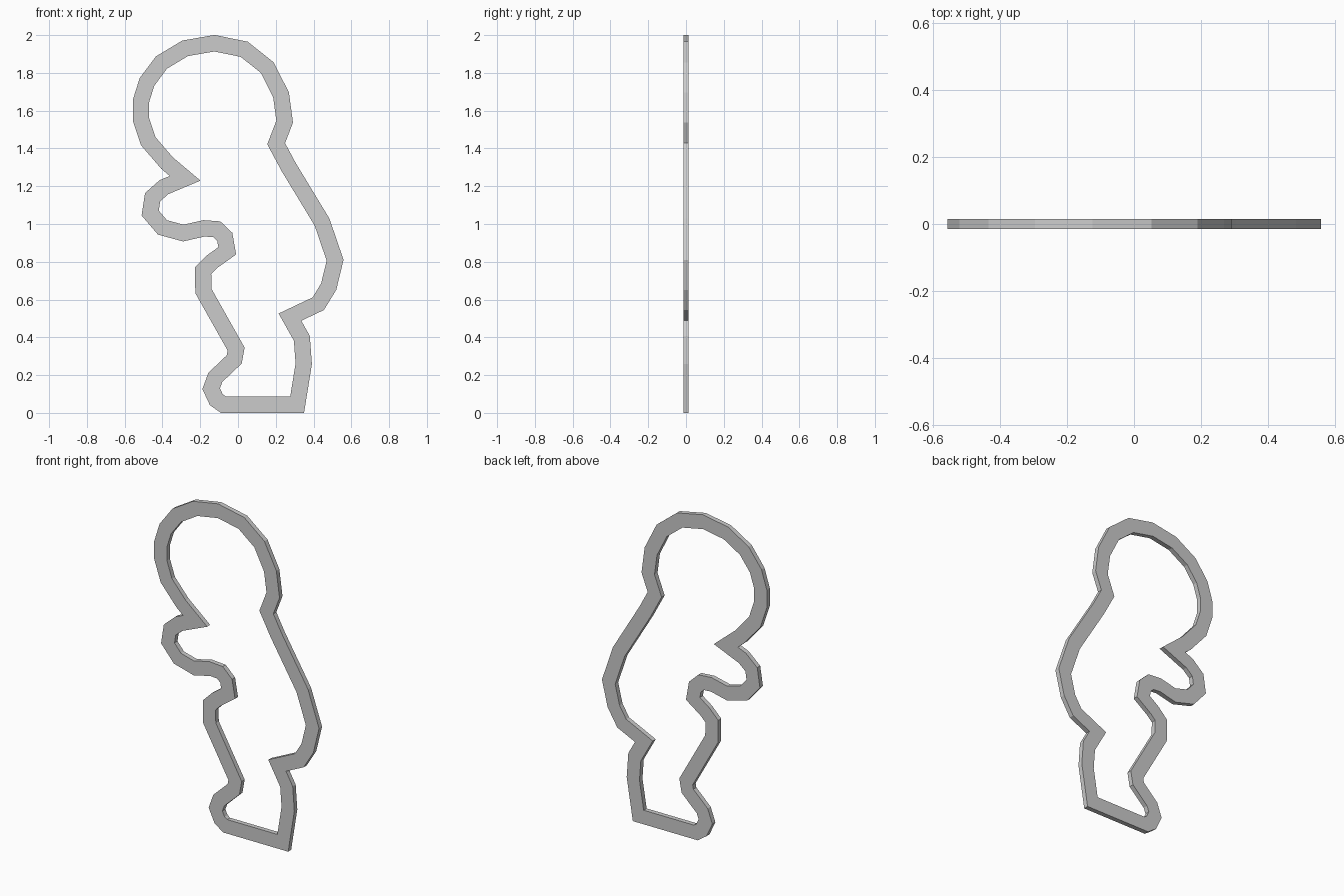
import bpy, bmesh
from mathutils import Vector

if "Cube" in bpy.data.objects:
    bpy.data.objects.remove(bpy.data.objects["Cube"])

HALF_WIDTH = 0.043
HALF_DEPTH = 0.0145

# Centre line of the closed band (x, z), clockwise from the lower left
PATH = [
    # lower left lobe and stem
    (-.077, .043), (-.115, .07), (-.142, .128), (-.12, .188), (-.02, .283),
    (-.01, .338), (-.183, .645), (-.185, .753), (-.138, .80),
    # left arm lobe
    (-.057, .858), (-.07, .932), (-.112, .972), (-.18, .977), (-.29, .952),
    (-.40, .982), (-.465, 1.058), (-.452, 1.142), (-.392, 1.195), (-.28, 1.242),
    # rounded top
    (-.375, 1.322), (-.475, 1.438), (-.514, 1.555), (-.514, 1.65), (-.482, 1.752),
    (-.405, 1.855), (-.28, 1.93), (-.125, 1.957), (.033, 1.925), (.155, 1.828),
    (.228, 1.683), (.247, 1.542), (.202, 1.425),
    # right side down to the base
    (.268, 1.302), (.445, 1.01), (.514, .808), (.48, .668), (.425, .578),
    (.275, .507), (.338, .395), (.348, .26), (.313, .043),
]


def miter(prev, cur, nxt):
    """Offset from the centre line to the band's edge at a corner."""
    a, b = (cur - prev).normalized(), (nxt - cur).normalized()
    na, nb = Vector((-a.y, a.x)), Vector((-b.y, b.x))
    m = (na + nb).normalized()
    return m * (HALF_WIDTH / m.dot(na))


# Outline band: a rectangular section at every corner, bridged in a loop
pts = [Vector(p) for p in PATH]
n = len(pts)
bm = bmesh.new()
sections = []
for i, p in enumerate(pts):
    off = miter(pts[i - 1], p, pts[(i + 1) % n])
    corners = [(1, -1), (1, 1), (-1, 1), (-1, -1)]
    sections.append([bm.verts.new((p.x + s * off.x, d * HALF_DEPTH, p.y + s * off.y))
                     for s, d in corners])
for i in range(n):
    a, b = sections[i], sections[(i + 1) % n]
    for k in range(4):
        j = (k + 1) % 4
        bm.faces.new((a[k], a[j], b[j], b[k]))
bmesh.ops.recalc_face_normals(bm, faces=bm.faces)

mesh = bpy.data.meshes.new("outline_band")
bm.to_mesh(mesh)
bm.free()
bpy.context.collection.objects.link(bpy.data.objects.new("outline_band", mesh))
